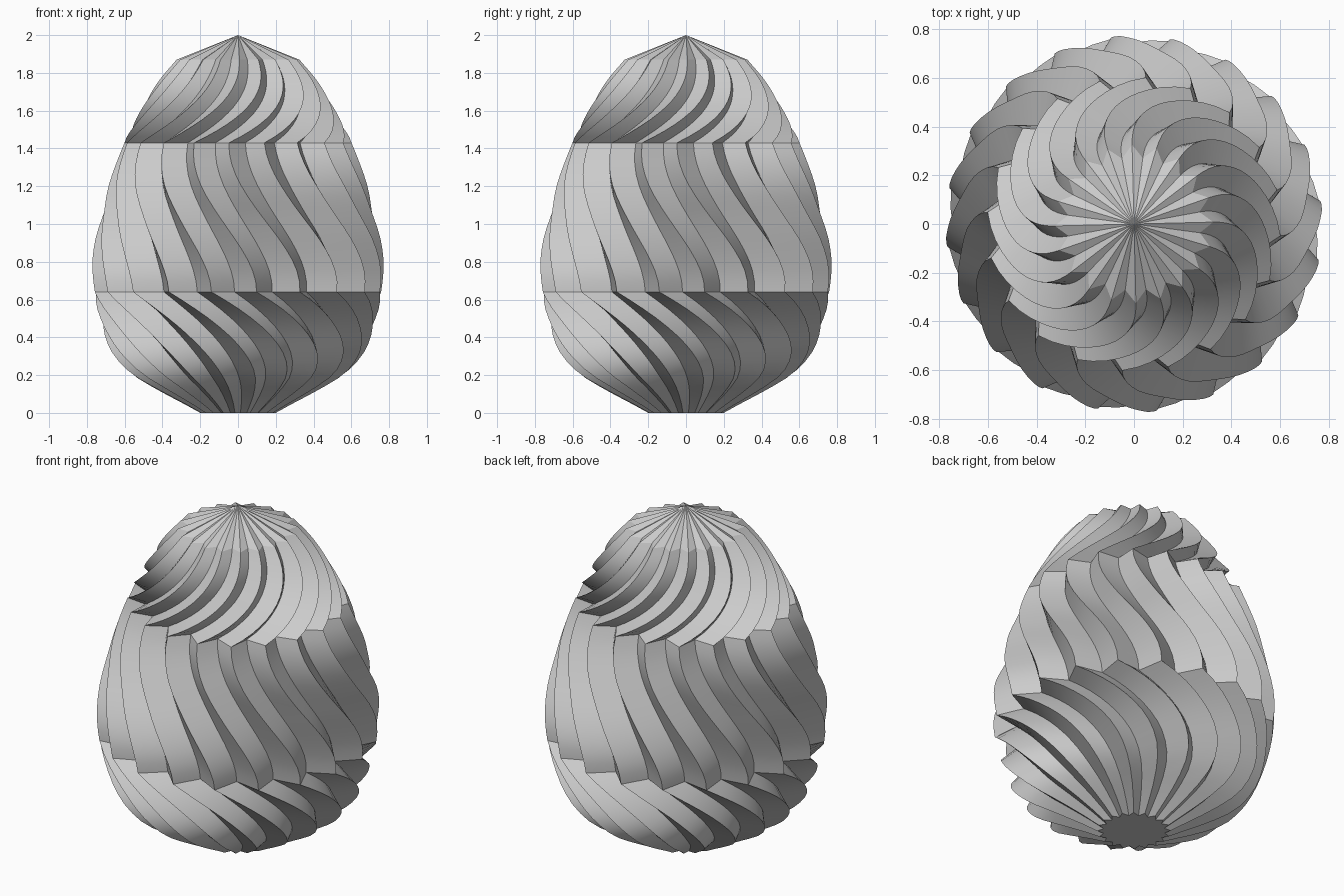
import bpy, bmesh, math

cube = bpy.data.objects.get("Cube")
if cube:
    bpy.data.objects.remove(cube, do_unlink=True)

TEETH = 20
VALLEY = 0.84      # valley radius relative to tip radius
STEPS = 14         # rings per section

# Egg outline: (height, tip radius)
outline = [(0, .2), (.06, .31), (.12, .425), (.2, .56), (.28, .64), (.36, .688),
           (.48, .726), (.64, .764), (.78, .774), (.92, .755), (1.06, .718),
           (1.22, .68), (1.43, .603), (1.54, .548), (1.66, .483), (1.77, .41),
           (1.87, .325)]

# Sections: bottom height, top height, start angle, end angle, easing
sections = [
    (0.0, 0.64, 49.4, 7.4, lambda t: t * t),
    (0.64, 1.43, 7.4, -22.6, lambda t: t * t * (3 - 2 * t)),
    (1.43, 1.87, -22.6, 19.4, lambda t: 1 - (1 - t) ** 2),
]


def slope(i):
    a, b = outline[max(i - 1, 0)], outline[min(i + 1, len(outline) - 1)]
    return (b[1] - a[1]) / (b[0] - a[0])


def radius(z):
    """Smooth cubic through the outline points."""
    i = 0
    while i < len(outline) - 2 and z > outline[i + 1][0]:
        i += 1
    (z0, r0), (z1, r1) = outline[i], outline[i + 1]
    h = z1 - z0
    t = (z - z0) / h
    return ((2 * t**3 - 3 * t**2 + 1) * r0 + (t**3 - 2 * t**2 + t) * h * slope(i)
            + (3 * t**2 - 2 * t**3) * r1 + (t**3 - t**2) * h * slope(i + 1))


def star_ring(bm, z, degrees):
    ring = []
    for k in range(2 * TEETH):
        r = radius(z) * (VALLEY if k % 2 else 1)
        a = math.radians(degrees) + math.pi * k / TEETH
        ring.append(bm.verts.new((r * math.cos(a), r * math.sin(a), z)))
    return ring


bm = bmesh.new()
rings, creased = [star_ring(bm, 0, sections[0][2])], [0]
for z0, z1, a0, a1, ease in sections:
    for s in range(1, STEPS + 1):
        t = s / STEPS
        rings.append(star_ring(bm, z0 + (z1 - z0) * t, a0 + (a1 - a0) * ease(t)))
    creased.append(len(rings) - 1)

# Twisted walls, flat base and pointed cap
n = 2 * TEETH
for low, high in zip(rings, rings[1:]):
    for k in range(n):
        j = (k + 1) % n
        bm.faces.new((low[k], low[j], high[j], high[k]))
bm.faces.new(rings[0][::-1])
apex = bm.verts.new((0, 0, 2))
for k in range(n):
    bm.faces.new((rings[-1][k], rings[-1][(k + 1) % n], apex))

# Smooth along each ridge, sharp at ridges, valleys and section joints
for f in bm.faces:
    f.smooth = True
for low, high in zip(rings, rings[1:]):
    for a, b in zip(low, high):
        bm.edges.get((a, b)).smooth = False
for i in creased:
    for k in range(n):
        bm.edges.get((rings[i][k], rings[i][(k + 1) % n])).smooth = False
for e in apex.link_edges:
    e.smooth = False

mesh = bpy.data.meshes.new("twisted_egg")
bm.to_mesh(mesh)
bm.free()
egg = bpy.data.objects.new("twisted_egg", mesh)
bpy.context.scene.collection.objects.link(egg)

grey = bpy.data.materials.new("light_grey")
grey.use_nodes = True
colour = (0.6, 0.6, 0.6, 1)
grey.diffuse_color = colour
grey.node_tree.nodes["Principled BSDF"].inputs["Base Color"].default_value = colour
mesh.materials.append(grey)
